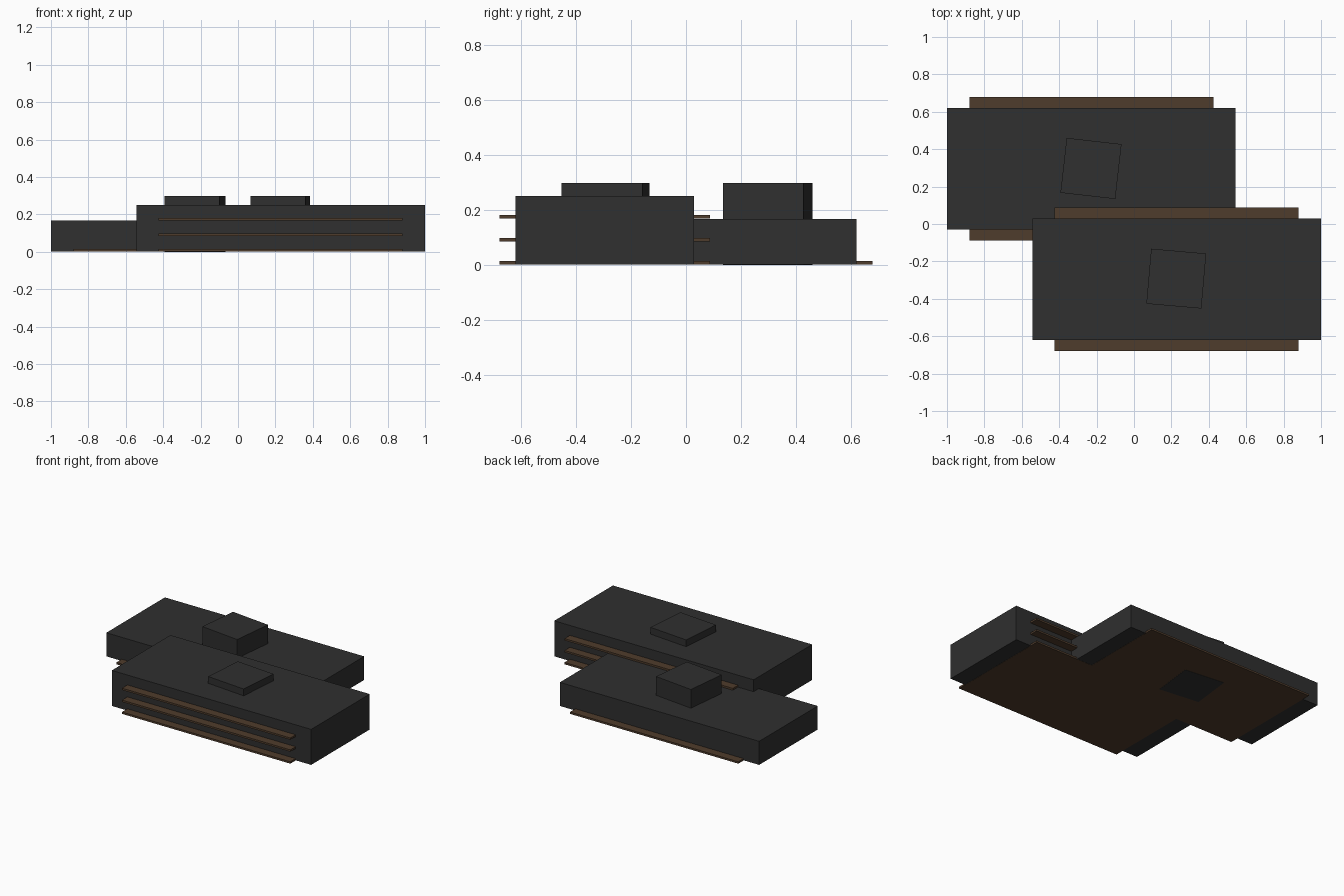
import bpy
import math

if "Cube" in bpy.data.objects:
    bpy.data.objects.remove(bpy.data.objects["Cube"], do_unlink=True)


def make_material(name, rgb):
    mat = bpy.data.materials.new(name)
    mat.use_nodes = True
    color = (*rgb, 1.0)
    mat.diffuse_color = color
    mat.node_tree.nodes["Principled BSDF"].inputs["Base Color"].default_value = color
    return mat


charcoal = make_material("charcoal", (0.029, 0.029, 0.029))
timber = make_material("timber_brown", (0.078, 0.045, 0.025))


def box(name, center, size, bottom, top, mat, turn=0.0):
    """Flat-sided box standing between two heights, turned about z."""
    bpy.ops.mesh.primitive_cube_add(size=1)
    obj = bpy.context.object
    obj.name = name
    obj.location = (*center, (bottom + top) / 2)
    obj.scale = (*size, top - bottom)
    obj.rotation_euler.z = math.radians(turn)
    obj.data.materials.append(mat)
    return obj


STOREY = 0.0835
SLAB = 0.014
LIFT = 0.001  # keeps coplanar undersides apart


def wing(name, center, storeys, decks, core_center, core_turn, core_bottom):
    # main volume
    box(name + "_block", center, (1.544, 0.648), 2 * LIFT, storeys * STOREY, charcoal)
    # balcony decks running through the volume
    for i in range(decks):
        z = i * STOREY
        box(f"{name}_deck_{i + 1}", center, (1.304, 0.766), z + LIFT, z + SLAB, timber)
    # rotated lift core rising above the roof
    box(name + "_core", core_center, (0.295, 0.295), core_bottom, 0.298, charcoal, core_turn)


wing("front_wing", (0.228, -0.295), 3, 3, (0.226, -0.292), -5, 2 * LIFT)
wing("back_wing", (-0.228, 0.295), 2, 1, (-0.23, 0.297), -6.5, 0)
